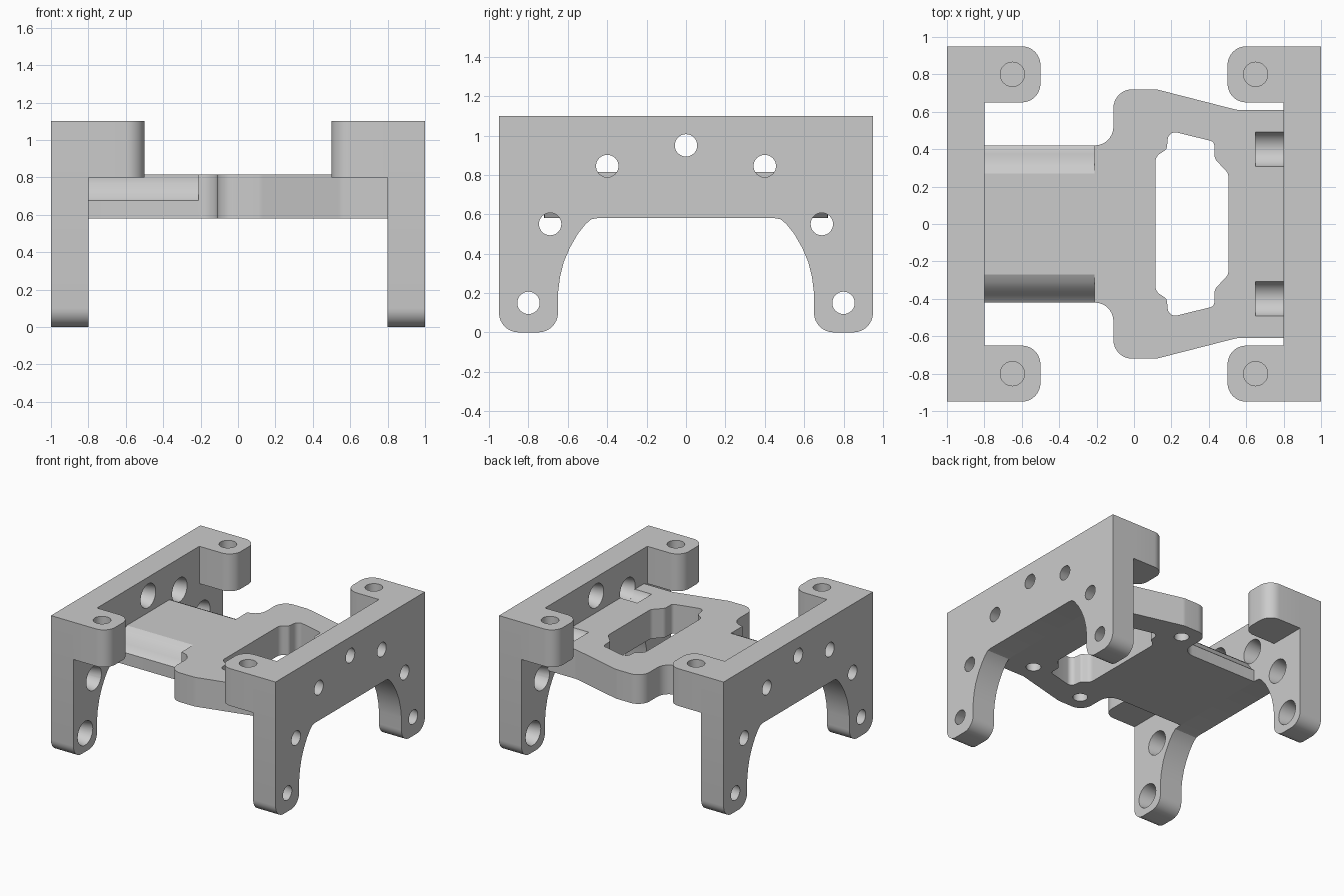
import bpy, bmesh, math
from mathutils import Vector

if "Cube" in bpy.data.objects:
    bpy.data.objects.remove(bpy.data.objects["Cube"])

GREY = (0.6, 0.6, 0.6, 1)
mat = bpy.data.materials.new("plain grey")
mat.use_nodes = True
mat.diffuse_color = GREY
mat.node_tree.nodes["Principled BSDF"].inputs["Base Color"].default_value = GREY


def rounded(corners, steps=8):
    """Turn (u, v, radius) corners into an outline with true arc fillets."""
    out = []
    for i, (u, v, r) in enumerate(corners):
        p = Vector((u, v))
        if r == 0:
            out.append(p)
            continue
        a = (Vector(corners[i - 1][:2]) - p).normalized()
        b = (Vector(corners[(i + 1) % len(corners)][:2]) - p).normalized()
        half = a.angle(b) / 2
        t = r / math.tan(half)
        c = p + (a + b).normalized() * r / math.sin(half)
        start, end = (p + a * t - c).normalized(), (p + b * t - c).normalized()
        out += [c + start.slerp(end, k / steps).normalized() * r for k in range(steps + 1)]
    return out


def mirrored(half):
    """Close a half outline by reflecting it in its first coordinate."""
    return half + [(-u, v, r) for u, v, r in reversed(half)]


def finish(bm, name):
    bmesh.ops.recalc_face_normals(bm, faces=bm.faces)
    mesh = bpy.data.meshes.new(name)
    bm.to_mesh(mesh)
    bm.free()
    mesh.materials.append(mat)
    ob = bpy.data.objects.new(name, mesh)
    bpy.context.collection.objects.link(ob)
    return ob


def prism(name, outline, axis, lo, hi):
    bm = bmesh.new()
    place = (lambda p, w: (w, p[0], p[1])) if axis == "x" else (lambda p, w: (p[0], p[1], w))
    face = bm.faces.new([bm.verts.new(place(p, lo)) for p in outline])
    ext = bmesh.ops.extrude_face_region(bm, geom=[face])
    move = Vector(place((0, 0), hi - lo))
    bmesh.ops.translate(bm, vec=move, verts=[e for e in ext["geom"] if isinstance(e, bmesh.types.BMVert)])
    # Extruding leaves the starting cap in place only if it is rebuilt
    if not face.is_valid:
        bmesh.ops.holes_fill(bm, edges=[e for e in bm.edges if e.is_boundary])
    return finish(bm, name)


def bore(start, end, r1, r2):
    """Round, optionally tapered cutter between two points."""
    start, end = Vector(start), Vector(end)
    bm = bmesh.new()
    bmesh.ops.create_cone(bm, cap_ends=True, segments=32, radius1=r1, radius2=r2, depth=(end - start).length)
    bm.transform((end - start).to_track_quat("Z", "Y").to_matrix().to_4x4())
    bmesh.ops.translate(bm, vec=(start + end) / 2, verts=bm.verts)
    return finish(bm, "bore_cutter")


def cut(ob, cutter):
    mod = ob.modifiers.new("cut", "BOOLEAN")
    mod.operation, mod.solver, mod.object = "DIFFERENCE", "EXACT", cutter
    bpy.context.view_layer.objects.active = ob
    bpy.ops.object.modifier_apply(modifier=mod.name)
    bpy.data.objects.remove(cutter)


def smooth(ob):
    bpy.ops.object.select_all(action="DESELECT")
    ob.select_set(True)
    bpy.context.view_layer.objects.active = ob
    bpy.ops.object.shade_smooth_by_angle(angle=math.radians(25))


# Side plates with arched legs and tapered screw holes
arch = [(0.65, 0.2), (0.64, 0.28), (0.62, 0.36), (0.59, 0.43),
        (0.55, 0.5), (0.51, 0.55), (0.48, 0.575), (0.45, 0.58)]
plate_half = [(0.95, 1.1, 0), (0.95, 0, 0.1), (0.65, 0, 0.1)] + [(u, v, 0) for u, v in arch]
hole_spots = [(0, 0.95)] + [(s * y, z) for s in (-1, 1) for y, z in ((0.4, 0.845), (0.69, 0.55), (0.8, 0.15))]
for side, label in ((-1, "right"), (1, "left")):
    plate = prism(label + "_side_plate", rounded(mirrored(plate_half)), "x", side * 0.8, side)
    for y, z in hole_spots:
        cut(plate, bore((side * 0.78, y, z), (side * 1.02, y, z), 0.1, 0.053))
    smooth(plate)

    # Rounded mounting tabs with blind holes
    for end, where in ((-1, "front"), (1, "back")):
        y1, y2 = end * 0.65, end * 0.95
        shape = [(side * 0.8, y1, 0), (side * 0.5, y1, 0.1), (side * 0.5, y2, 0.1), (side * 0.8, y2, 0)]
        tab = prism(f"{label}_{where}_tab", rounded(shape), "z", 0.8, 1.1)
        cut(tab, bore((side * 0.65, end * 0.8, 0.9), (side * 0.65, end * 0.8, 1.2), 0.065, 0.065))
        smooth(tab)

# Central deck joining the side plates
deck_half = [(-0.8, 0.42, 0), (-0.11, 0.42, 0.1), (-0.11, 0.72, 0.1),
             (0.12, 0.72, 0.1), (0.55, 0.61, 0.1), (0.8, 0.61, 0)]
outline = deck_half + [(x, -y, r) for x, y, r in reversed(deck_half)]
deck = prism("centre_deck", rounded(outline), "z", 0.58, 0.815)

# Notched window through the deck
win_half = [(0.115, 0.36, 0.05), (0.175, 0.4, 0.03), (0.185, 0.5, 0.04),
            (0.43, 0.44, 0.03), (0.43, 0.35, 0.05), (0.505, 0.27, 0.05)]
window = win_half + [(x, -y, r) for x, y, r in reversed(win_half)]
cut(deck, prism("window_cutter", rounded(window, 5), "z", 0.4, 1))

relief = [(0.27, 0.815), (0.31, 0.795), (0.345, 0.765), (0.375, 0.725), (0.4, 0.69), (0.43, 0.67), (0.5, 0.9), (0.27, 0.9)]
for s in (-1, 1):
    # Screw access grooves, edge reliefs and blind holes underneath
    cut(deck, bore((0.65, s * 0.4, 0.845), (0.9, s * 0.4, 0.845), 0.097, 0.097))
    cut(deck, prism("relief_cutter", [(s * y, z) for y, z in relief], "x", -0.9, -0.21))
    for x, y in ((0.03, 0.58), (0.58, 0.46)):
        cut(deck, bore((x, s * y, 0.5), (x, s * y, 0.73), 0.055, 0.055))
smooth(deck)
